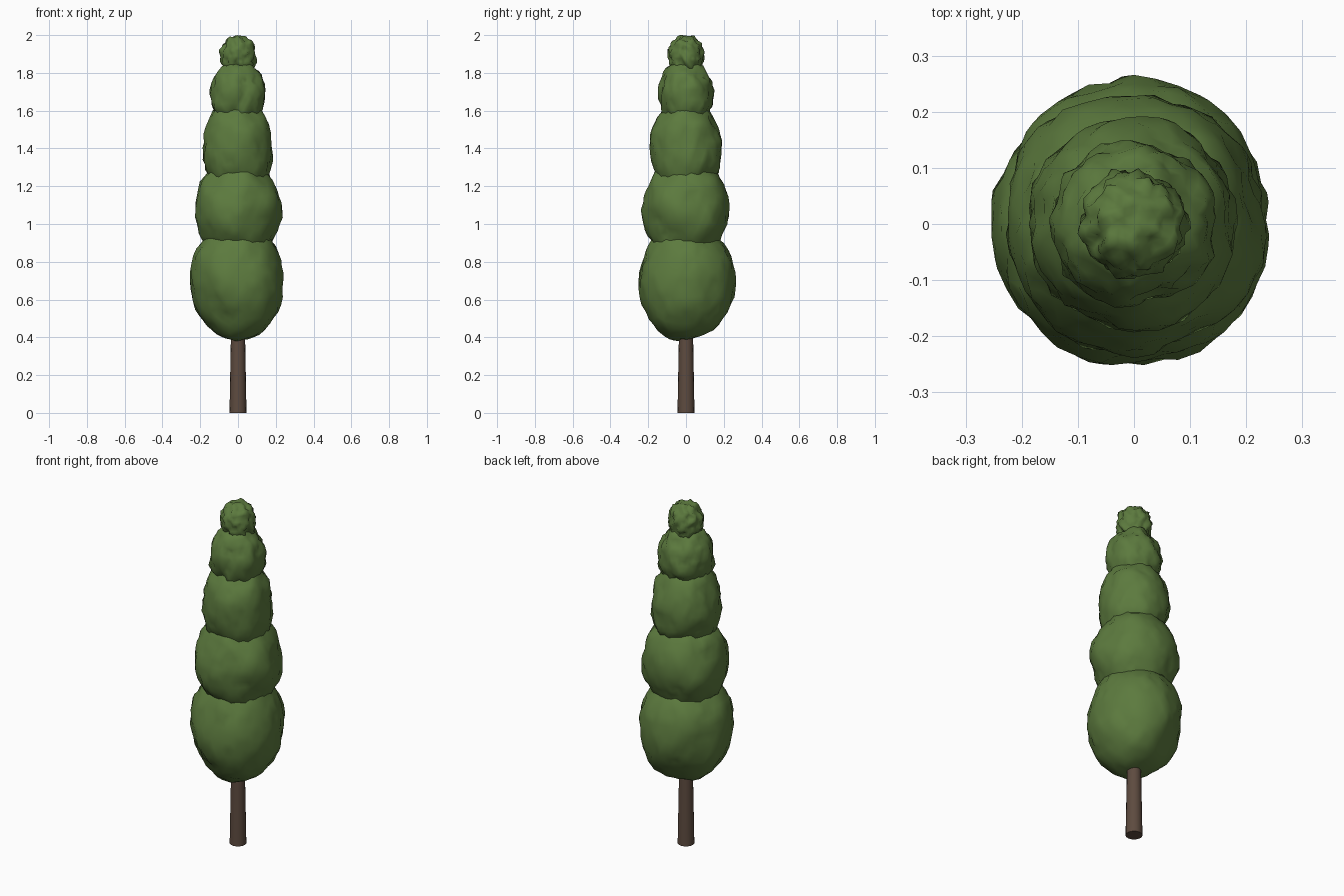
import bpy, bmesh, random
from mathutils import Vector, noise

if "Cube" in bpy.data.objects:
    bpy.data.objects.remove(bpy.data.objects["Cube"])

random.seed(4)


def material(name, rgb):
    m = bpy.data.materials.new(name)
    m.diffuse_color = (*rgb, 1)
    m.use_nodes = True
    m.node_tree.nodes["Principled BSDF"].inputs["Base Color"].default_value = m.diffuse_color
    return m


green = material("leaf_green", (0.107, 0.195, 0.048))
brown = material("bark_brown", (0.11, 0.07, 0.05))


def add_object(name, bm, mat):
    for f in bm.faces:
        f.smooth = True
    mesh = bpy.data.meshes.new(name)
    bm.to_mesh(mesh)
    bm.free()
    mesh.materials.append(mat)
    obj = bpy.data.objects.new(name, mesh)
    bpy.context.collection.objects.link(obj)
    return obj


# Tapered trunk running up into the foliage
bm = bmesh.new()
bmesh.ops.create_cone(bm, cap_ends=True, segments=16,
                      radius1=0.045, radius2=0.034, depth=0.6)
bmesh.ops.translate(bm, verts=bm.verts, vec=(0, 0, 0.3))
trunk = add_object("trunk", bm, brown)
bpy.context.view_layer.objects.active = trunk
trunk.select_set(True)
bpy.ops.object.shade_smooth_by_angle()

# Stacked lumpy foliage balls: centre height, radius, half height
tiers = [(0.70, 0.25, 0.315), (1.075, 0.23, 0.275), (1.405, 0.188, 0.255),
         (1.685, 0.144, 0.185), (1.888, 0.093, 0.110)]
for i, (z, r, h) in enumerate(tiers):
    bm = bmesh.new()
    bmesh.ops.create_icosphere(bm, subdivisions=4, radius=1)
    offset = Vector((7.3 * i, 3.1 * i, 5.7 * i))
    for v in bm.verts:
        lump = noise.noise(v.co * 0.65 / r ** 0.6 + offset)
        d = 0.018 * lump + random.uniform(-0.006, 0.006)
        n = v.co.copy()
        v.co = Vector((n.x * r, n.y * r, n.z * h + z)) + n * d
    # keep the crown tip at full height
    if i == len(tiers) - 1:
        top = max(v.co.z for v in bm.verts)
        bmesh.ops.translate(bm, verts=bm.verts, vec=(0, 0, 2 - top))
    add_object(f"foliage_tier_{i + 1}", bm, green)
